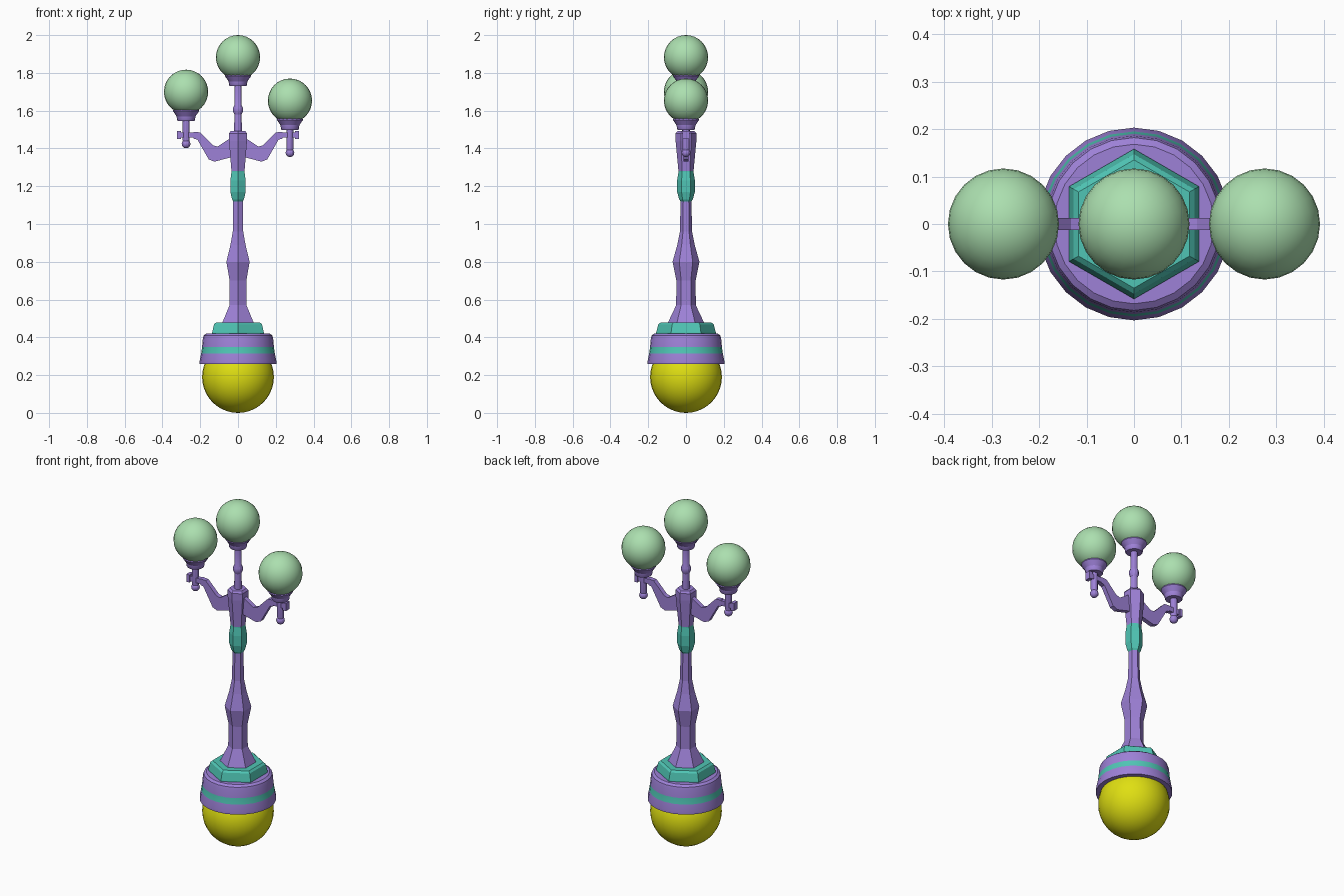
import bpy, bmesh, math

cube = bpy.data.objects.get("Cube")
if cube:
    bpy.data.objects.remove(cube, do_unlink=True)


def material(name, rgb):
    m = bpy.data.materials.new(name)
    m.use_nodes = True
    m.diffuse_color = (*rgb, 1)
    m.node_tree.nodes["Principled BSDF"].inputs["Base Color"].default_value = (*rgb, 1)
    return m


PURPLE = material("purple metal", (0.34, 0.22, 0.68))
TEAL = material("teal trim", (0.08, 0.56, 0.46))
GREEN = material("pale green glass", (0.41, 0.74, 0.43))
YELLOW = material("yellow", (0.74, 0.74, 0.006))


def finish(bm, name, mats, smooth):
    bmesh.ops.recalc_face_normals(bm, faces=bm.faces)
    mesh = bpy.data.meshes.new(name)
    bm.to_mesh(mesh)
    bm.free()
    for m in mats:
        mesh.materials.append(m)
    ob = bpy.data.objects.new(name, mesh)
    bpy.context.collection.objects.link(ob)
    if smooth:
        bpy.ops.object.select_all(action='DESELECT')
        ob.select_set(True)
        bpy.context.view_layer.objects.active = ob
        bpy.ops.object.shade_smooth_by_angle(angle=math.radians(25))
    return ob


def lathe(name, profile, sides, mats, x=0, z=0, smooth=True, band=None):
    """Turn a (radius, height) profile; faces inside band get the second material."""
    bm = bmesh.new()
    rings = []
    for r, h in profile:
        angles = [math.pi / 2 + math.tau * i / sides for i in range(sides)]
        rings.append([bm.verts.new((x + r * math.cos(a), r * math.sin(a), z + h)) for a in angles])
    for a, b in zip(rings, rings[1:]):
        for i in range(sides):
            j = (i + 1) % sides
            f = bm.faces.new((a[i], a[j], b[j], b[i]))
            if band and band[0] < f.calc_center_median().z < band[1]:
                f.material_index = 1
    bm.faces.new(rings[0])
    bm.faces.new(rings[-1])
    return finish(bm, name, mats, smooth)


def ball(name, r, x, z, mat, segments=24):
    bm = bmesh.new()
    bmesh.ops.create_uvsphere(bm, u_segments=segments, v_segments=segments // 2 + 4, radius=r)
    bmesh.ops.translate(bm, verts=bm.verts, vec=(x, 0, z))
    return finish(bm, name, [mat], True)


def box(name, x, z, sx, sy, sz):
    bm = bmesh.new()
    bmesh.ops.create_cube(bm, size=1)
    bmesh.ops.scale(bm, verts=bm.verts, vec=(sx, sy, sz))
    bmesh.ops.translate(bm, verts=bm.verts, vec=(x, 0, z))
    return finish(bm, name, [PURPLE], False)


# Base: ball foot, banded drum, hexagonal plinth
ball("base_ball", 0.19, 0, 0.19, YELLOW, 32)
lathe("base_drum", [(0.203, 0.26), (0.203, 0.275), (0.195, 0.315), (0.19, 0.35),
                    (0.186, 0.395), (0.182, 0.41), (0.168, 0.42)],
      24, [PURPLE, TEAL], band=(0.316, 0.349))
lathe("plinth", [(0.158, 0.415), (0.158, 0.425), (0.147, 0.468), (0.135, 0.478)],
      6, [TEAL], smooth=False)

# Hexagonal post with a teal collar
lathe("post", [(0.097, 0.475), (0.052, 0.57), (0.051, 0.7), (0.071, 0.8), (0.046, 0.89),
               (0.032, 0.96), (0.029, 1.12), (0.036, 1.13), (0.047, 1.17), (0.047, 1.23),
               (0.04, 1.275), (0.04, 1.28), (0.055, 1.44), (0.055, 1.48), (0.045, 1.492)],
      6, [PURPLE, TEAL], smooth=False, band=(1.121, 1.279))

# Lamp cup shared by all three lights, measured from the globe centre
CUP = [(0.044, -0.155), (0.047, -0.15), (0.05, -0.13), (0.069, -0.102), (0.066, -0.09)]

# Central light
lathe("centre_stem", [(0.021, 1.48), (0.019, 1.58), (0.026, 1.595), (0.026, 1.615),
                      (0.019, 1.63), (0.019, 1.74)], 12, [PURPLE])
lathe("centre_cup", CUP, 16, [PURPLE], z=1.885)
ball("centre_globe", 0.117, 0, 1.883, GREEN)

# Side lights on swept arms
ARM = [(0.03, 1.455), (0.05, 1.448), (0.108, 1.41), (0.133, 1.417), (0.2, 1.485), (0.235, 1.488),
       (0.235, 1.452), (0.215, 1.447), (0.155, 1.342), (0.125, 1.33), (0.03, 1.355)]
for side, s, globe_z in (("left", 1, 1.653), ("right", -1, 1.70)):
    bm = bmesh.new()
    face = bm.faces.new([bm.verts.new((s * x, -0.013, z)) for x, z in ARM])
    out = bmesh.ops.extrude_face_region(bm, geom=[face])
    moved = [v for v in out["geom"] if isinstance(v, bmesh.types.BMVert)]
    bmesh.ops.translate(bm, verts=moved, vec=(0, 0.026, 0))
    finish(bm, side + "_arm", [PURPLE], False)
    box(side + "_arm_bracket", s * 0.268, 1.471, 0.08, 0.026, 0.028)
    box(side + "_arm_end_plate", s * 0.312, 1.471, 0.02, 0.036, 0.044)

    x = s * 0.275
    lathe(side + "_stem", [(0.014, -0.28), (0.019, -0.25), (0.019, -0.15)], 12, [PURPLE], x, globe_z)
    ball(side + "_finial", 0.023, x, globe_z - 0.276, PURPLE, 12)
    lathe(side + "_cup", CUP, 16, [PURPLE], x, globe_z)
    ball(side + "_globe", 0.117, x, globe_z, GREEN)
